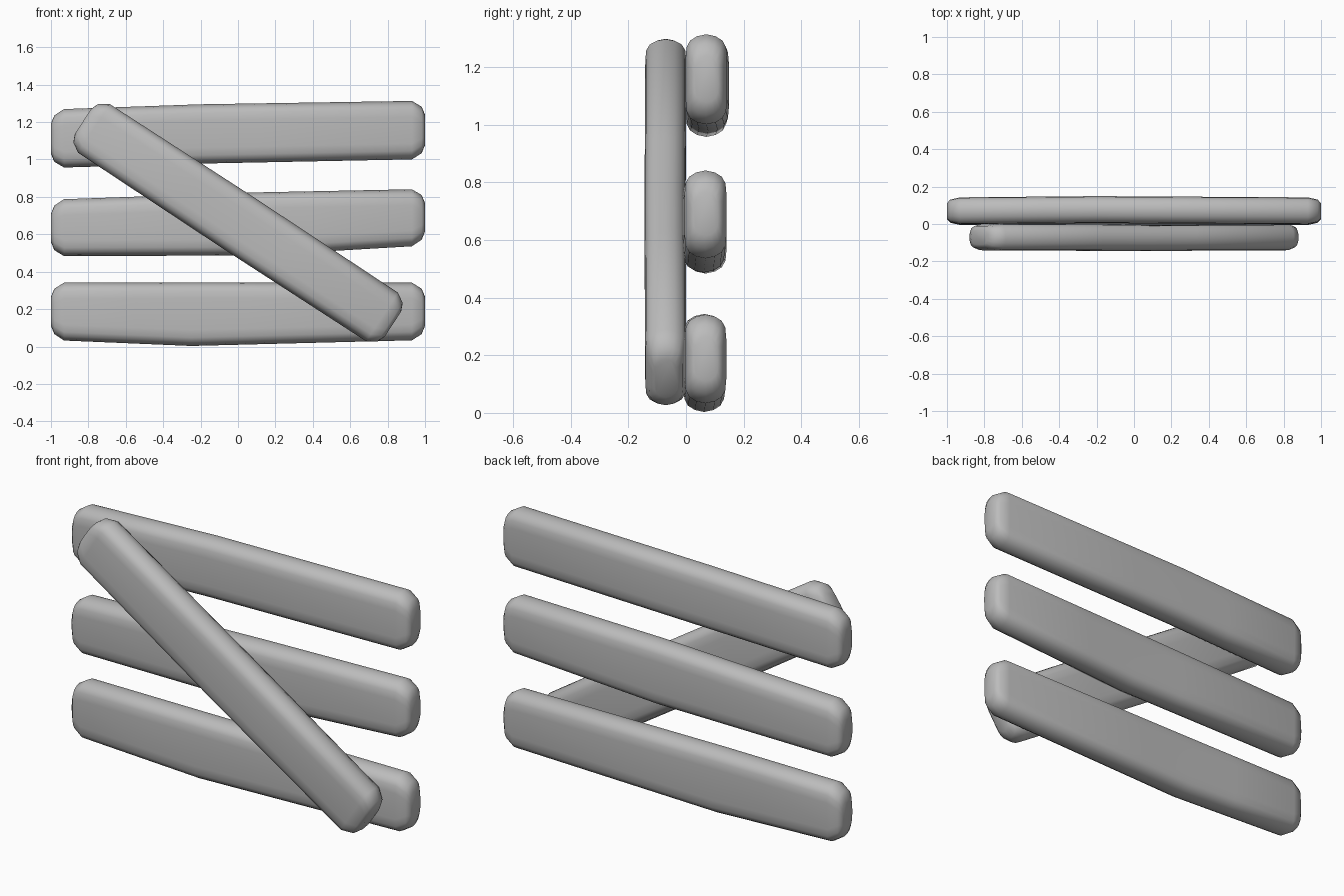
import bpy, bmesh, math
from mathutils import Matrix

cube = bpy.data.objects.get("Cube")
if cube:
    bpy.data.objects.remove(cube, do_unlink=True)

grey = bpy.data.materials.new("plain_grey")
grey.use_nodes = True
colour = (0.5, 0.5, 0.5, 1)
grey.diffuse_color = colour
grey.node_tree.nodes["Principled BSDF"].inputs["Base Color"].default_value = colour

# Quarter cross-section: (fraction of half thickness, drop from the edge)
QUARTER = [(1, 0.085), (0.95, 0.045), (0.78, 0.022), (0.45, 0.007), (0, 0)]
# End rounding: (distance from the end, height inset, thickness inset)
ENDS = [(0, 0.075, 0.03), (0.018, 0.032, 0.012), (0.07, 0, 0)]


def section(x, low, high, y, half, dz, dy):
    """Rounded upright section at x, as a closed loop of points."""
    low, high, half = low + dz, high - dz, half - dy
    squeeze = 1 - dz * 3
    top = [(f * half, high - d * squeeze) for f, d in QUARTER]
    top += [(-a, z) for a, z in reversed(top[:-1])]
    bottom = [(a, low + high - z) for a, z in reversed(top)]
    return [(x, y + a, z) for a, z in top + bottom]


def plank(name, length, bend, left, middle, right, half=0.072, matrix=Matrix()):
    """Loft a plank; left, middle and right are (low, high, y) at each station."""
    def at(x):
        a, b, t = (left, middle, (x + length) / (bend + length)) if x < bend else \
                  (middle, right, (x - bend) / (length - bend))
        return [p + (q - p) * t for p, q in zip(a, b)]

    stations = [(-length + d, dz, dy) for d, dz, dy in ENDS]
    stations += [(bend + s * length * 0.3, 0, 0) for s in (-1, 0, 1)]
    stations += [(length - d, dz, dy) for d, dz, dy in reversed(ENDS)]

    bm = bmesh.new()
    loops = []
    for x, dz, dy in stations:
        low, high, y = at(x)
        loops.append([bm.verts.new(p) for p in section(x, low, high, y, half, dz, dy)])
    n = len(loops[0])
    for a, b in zip(loops, loops[1:]):
        for i in range(n):
            j = (i + 1) % n
            bm.faces.new((a[i], a[j], b[j], b[i]))
    bm.faces.new(loops[0])
    bm.faces.new(loops[-1])
    bmesh.ops.recalc_face_normals(bm, faces=bm.faces)
    bm.transform(matrix)

    mesh = bpy.data.meshes.new(name)
    bm.to_mesh(mesh)
    bm.free()
    mesh.materials.append(grey)
    obj = bpy.data.objects.new(name, mesh)
    bpy.context.collection.objects.link(obj)
    bpy.ops.object.select_all(action="DESELECT")
    obj.select_set(True)
    bpy.context.view_layer.objects.active = obj
    bpy.ops.object.shade_smooth_by_angle(angle=math.radians(50))


# Three horizontal planks, each slightly warped
plank("top_plank", 1, -0.2, (0.955, 1.267, 0.07), (0.978, 1.295, 0.077), (1.002, 1.314, 0.07))
plank("middle_plank", 1, 0.1, (0.483, 0.785, 0.068), (0.487, 0.824, 0.062), (0.54, 0.842, 0.068), 0.073)
plank("bottom_plank", 1, -0.25, (0.035, 0.341, 0.068), (0.003, 0.343, 0.063), (0.035, 0.341, 0.068))

# Diagonal brace across the front
tilt = Matrix.Translation((0, 0, 0.662)) @ Matrix.Rotation(math.radians(33.2), 4, "Y")
plank("diagonal_brace", 0.99, 0, (-0.155, 0.155, -0.07), (-0.16, 0.16, -0.073),
      (-0.155, 0.155, -0.07), 0.071, tilt)
